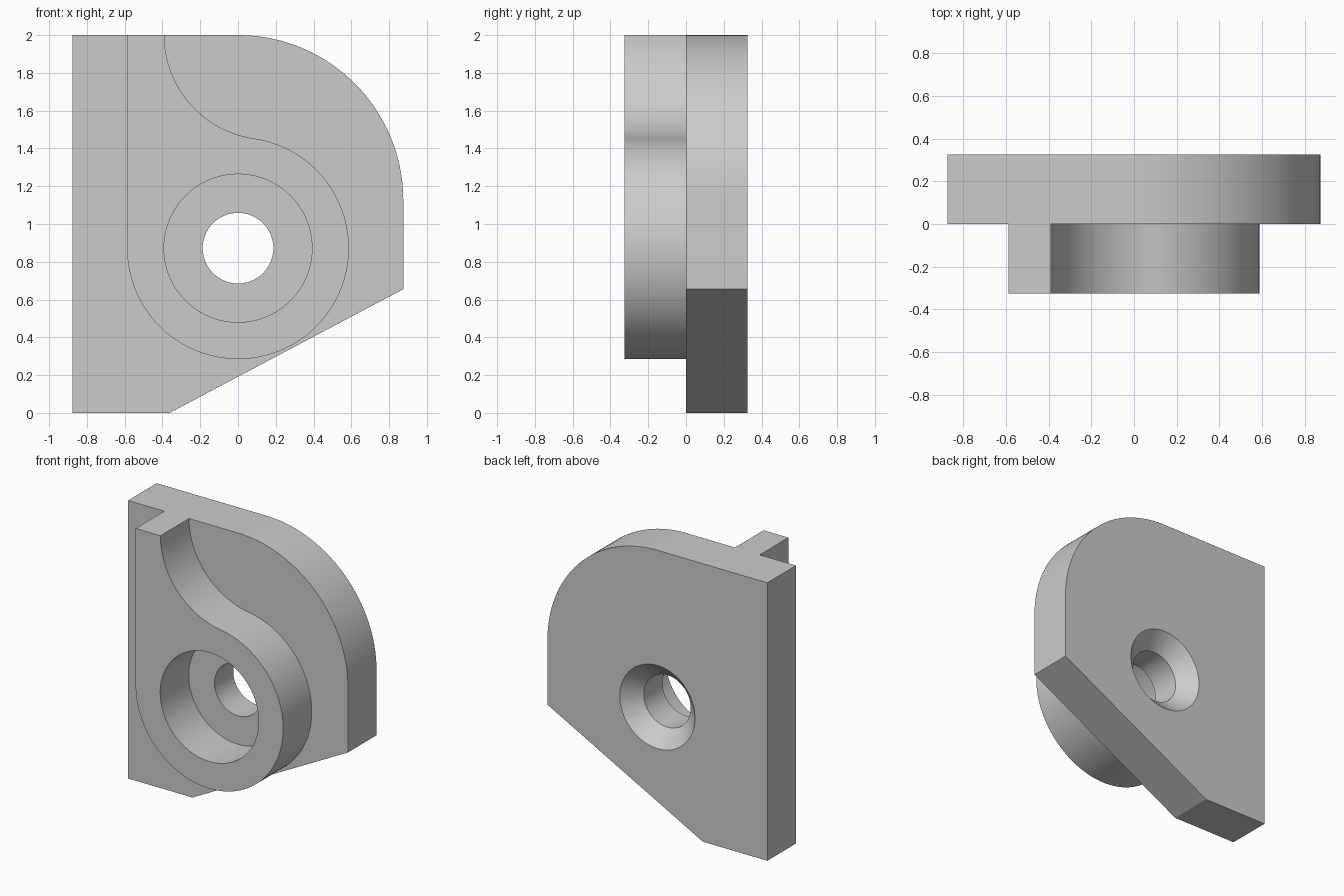
import bpy
import bmesh
from math import sin, cos, radians, pi, atan2, degrees

if "Cube" in bpy.data.objects:
    bpy.data.objects.remove(bpy.data.objects["Cube"])

HALF_T = 0.325            # plate and boss thickness
HALF_W = 0.875            # half of plate width
TOP = 2.0
BORE_Z = 0.872            # height of the bore axis
BOSS_R = 0.587

grey = bpy.data.materials.new("plain grey")
grey.use_nodes = True
grey.diffuse_color = (0.6, 0.6, 0.6, 1)
grey.node_tree.nodes["Principled BSDF"].inputs["Base Color"].default_value = grey.diffuse_color


def arc(cx, cz, r, start, end, steps):
    """Points on an arc, angles in degrees."""
    angles = [radians(start + (end - start) * i / steps) for i in range(steps + 1)]
    return [(cx + r * cos(a), cz + r * sin(a)) for a in angles]


def add_object(name, bm):
    bmesh.ops.recalc_face_normals(bm, faces=bm.faces)
    mesh = bpy.data.meshes.new(name)
    bm.to_mesh(mesh)
    bm.free()
    mesh.materials.append(grey)
    obj = bpy.data.objects.new(name, mesh)
    bpy.context.collection.objects.link(obj)
    return obj


def extrude_profile(name, points, y0, y1):
    """Solid from an (x, z) outline, from y0 back to y1."""
    bm = bmesh.new()
    face = bm.faces.new([bm.verts.new((x, y0, z)) for x, z in points])
    moved = bmesh.ops.extrude_face_region(bm, geom=[face])["geom"]
    verts = [v for v in moved if isinstance(v, bmesh.types.BMVert)]
    bmesh.ops.translate(bm, verts=verts, vec=(0, y1 - y0, 0))
    return add_object(name, bm)


def lathe(name, profile, steps):
    """Solid of revolution about the bore axis from (radius, y) points."""
    bm = bmesh.new()
    verts = [bm.verts.new((r, y, BORE_Z)) for r, y in profile]
    edges = [bm.edges.new(pair) for pair in zip(verts, verts[1:])]
    bmesh.ops.spin(bm, geom=verts + edges, cent=(0, 0, BORE_Z), axis=(0, 1, 0),
                   angle=2 * pi, steps=steps)
    bmesh.ops.remove_doubles(bm, verts=bm.verts, dist=1e-5)
    return add_object(name, bm)


def combine(target, other, operation):
    """Apply a boolean and discard the second object."""
    mod = target.modifiers.new(operation.lower(), "BOOLEAN")
    mod.operation, mod.object, mod.solver = operation, other, "EXACT"
    bpy.context.view_layer.objects.active = target
    bpy.ops.object.modifier_apply(modifier=mod.name)
    bpy.data.objects.remove(other)


# Back plate: one rounded corner and a slanted lower edge
plate_outline = [(-HALF_W, 0), (-0.362, 0), (HALF_W, 0.655)]
plate_outline += arc(0, TOP - HALF_W, HALF_W, 0, 90, 48) + [(-HALF_W, TOP)]
bracket = extrude_profile("bracket", plate_outline, 0, HALF_T)

# Boss: round end flowing through a tangent concave sweep into a narrow neck
neck_x = -0.39
rise = TOP - BORE_Z
sweep_r = (neck_x ** 2 + rise ** 2 - BOSS_R ** 2) / (2 * (BOSS_R - neck_x))
sweep_x = neck_x + sweep_r
tangent = degrees(atan2(rise, sweep_x))
boss_outline = [(-BOSS_R, TOP)] + arc(0, BORE_Z, BOSS_R, 180, 360 + tangent, 96)
boss_outline += arc(sweep_x, TOP, sweep_r, 180 + tangent, 180, 40)[1:]
boss = extrude_profile("boss", boss_outline, -HALF_T, 0.05)
combine(bracket, boss, "UNION")

# Stepped bore: front counterbore, through hole, rear countersink
hole_r, sink = 0.187, 0.112
bore = lathe("bore_cutter", [
    (0, -0.5), (0.392, -0.5), (0.392, 0), (hole_r, 0), (hole_r, HALF_T - sink),
    (hole_r + sink + 0.1, HALF_T + 0.1), (0, HALF_T + 0.1)], 96)
combine(bracket, bore, "DIFFERENCE")

# Smooth curved walls, crisp edges
bpy.ops.object.select_all(action="DESELECT")
bracket.select_set(True)
bpy.context.view_layer.objects.active = bracket
bpy.ops.object.shade_smooth_by_angle(angle=radians(25))
